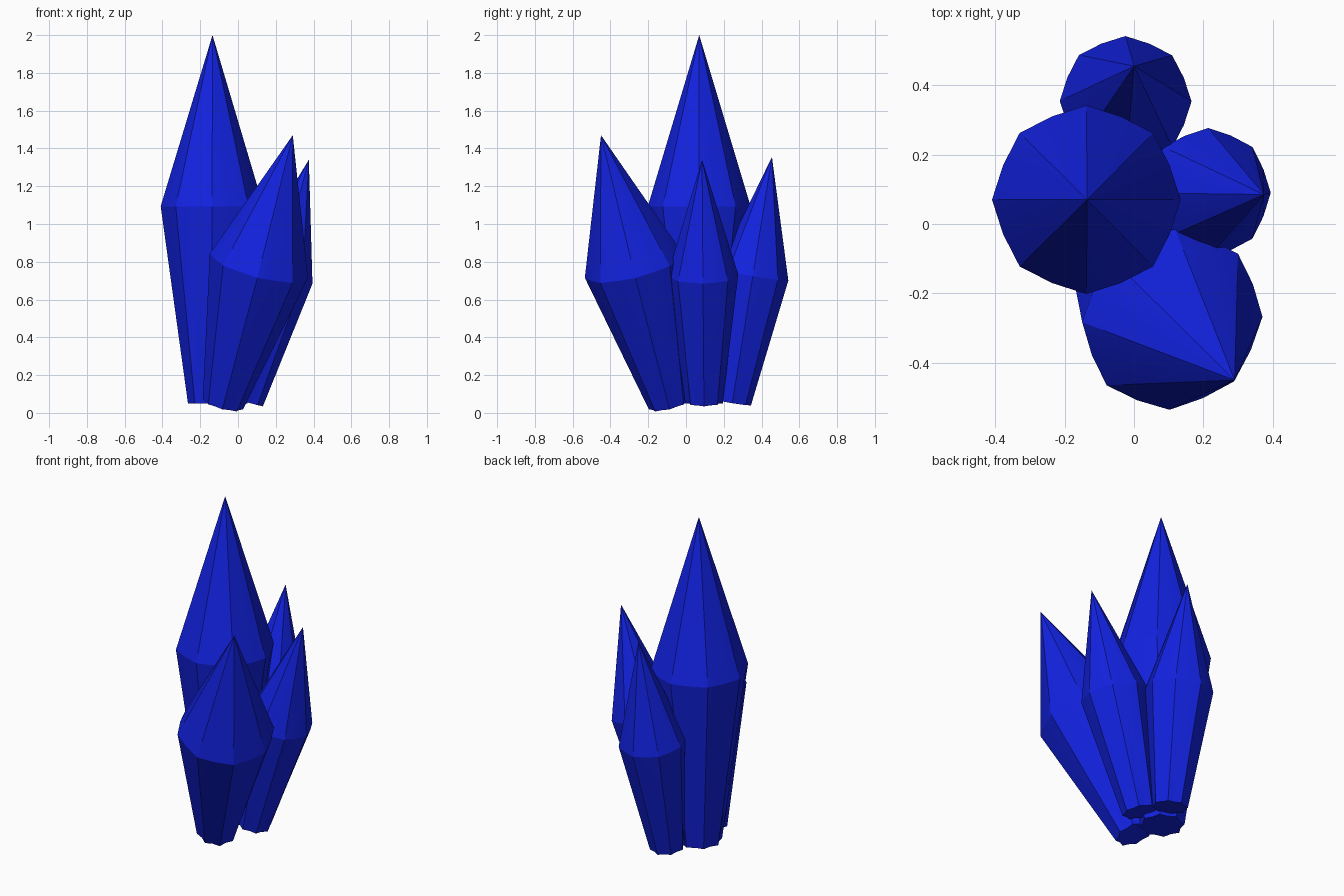
import bpy, bmesh, math
from mathutils import Vector

if "Cube" in bpy.data.objects:
    bpy.data.objects.remove(bpy.data.objects["Cube"])

blue = bpy.data.materials.new("blue_crystal")
blue.diffuse_color = (0.006, 0.016, 0.75, 1)
blue.use_nodes = True
blue.node_tree.nodes["Principled BSDF"].inputs["Base Color"].default_value = blue.diffuse_color
SIDES = 16  # eight main ridges with a shallow facet break between each


def crystal(name, base, tip, t, r_base, r_mid):
    """Faceted shard: fluted narrow foot, wide shoulder at fraction t, sharp tip."""
    base, tip = Vector(base), Vector(tip)
    axis = tip - base
    rot = Vector((0, 0, 1)).rotation_difference(axis)
    bm = bmesh.new()

    def ring(f, radius, flute):
        verts = []
        for i in range(SIDES):
            a = 2 * math.pi * i / SIDES
            r = radius * (flute if i % 2 else 1)
            p = Vector((r * math.cos(a), r * math.sin(a), 0))
            verts.append(bm.verts.new(base + axis * f + rot @ p))
        return verts

    foot_t = 0.1
    r_foot = r_base + (r_mid - r_base) * foot_t / t
    rings = [ring(0, r_base, 0.86), ring(foot_t, r_foot, 0.92), ring(t, r_mid, 0.955)]
    top = bm.verts.new(tip)
    bm.faces.new(rings[0][::-1])
    for i in range(SIDES):
        j = (i + 1) % SIDES
        for lo, hi in zip(rings, rings[1:]):
            bm.faces.new((lo[i], lo[j], hi[j], hi[i]))
        bm.faces.new((rings[-1][i], rings[-1][j], top))
    mesh = bpy.data.meshes.new(name)
    bm.to_mesh(mesh)
    bm.free()
    mesh.materials.append(blue)
    obj = bpy.data.objects.new(name, mesh)
    bpy.context.collection.objects.link(obj)
    bpy.ops.object.select_all(action='DESELECT')
    obj.select_set(True)
    bpy.context.view_layer.objects.active = obj
    bpy.ops.object.shade_smooth_by_angle(angle=math.radians(22))


# Four shards fanning out from a shared foot
crystal("tall_crystal", (-0.14, 0.07, 0.05), (-0.135, 0.07, 2.0), 0.535, 0.125, 0.272)
crystal("front_crystal", (-0.08, -0.09, 0.045), (0.29, -0.45, 1.47), 0.515, 0.11, 0.268)
crystal("right_crystal", (0.035, 0.095, 0.06), (0.375, 0.085, 1.34), 0.525, 0.1, 0.187)
crystal("back_crystal", (-0.05, 0.245, 0.055), (0.0, 0.455, 1.355), 0.52, 0.1, 0.19)
